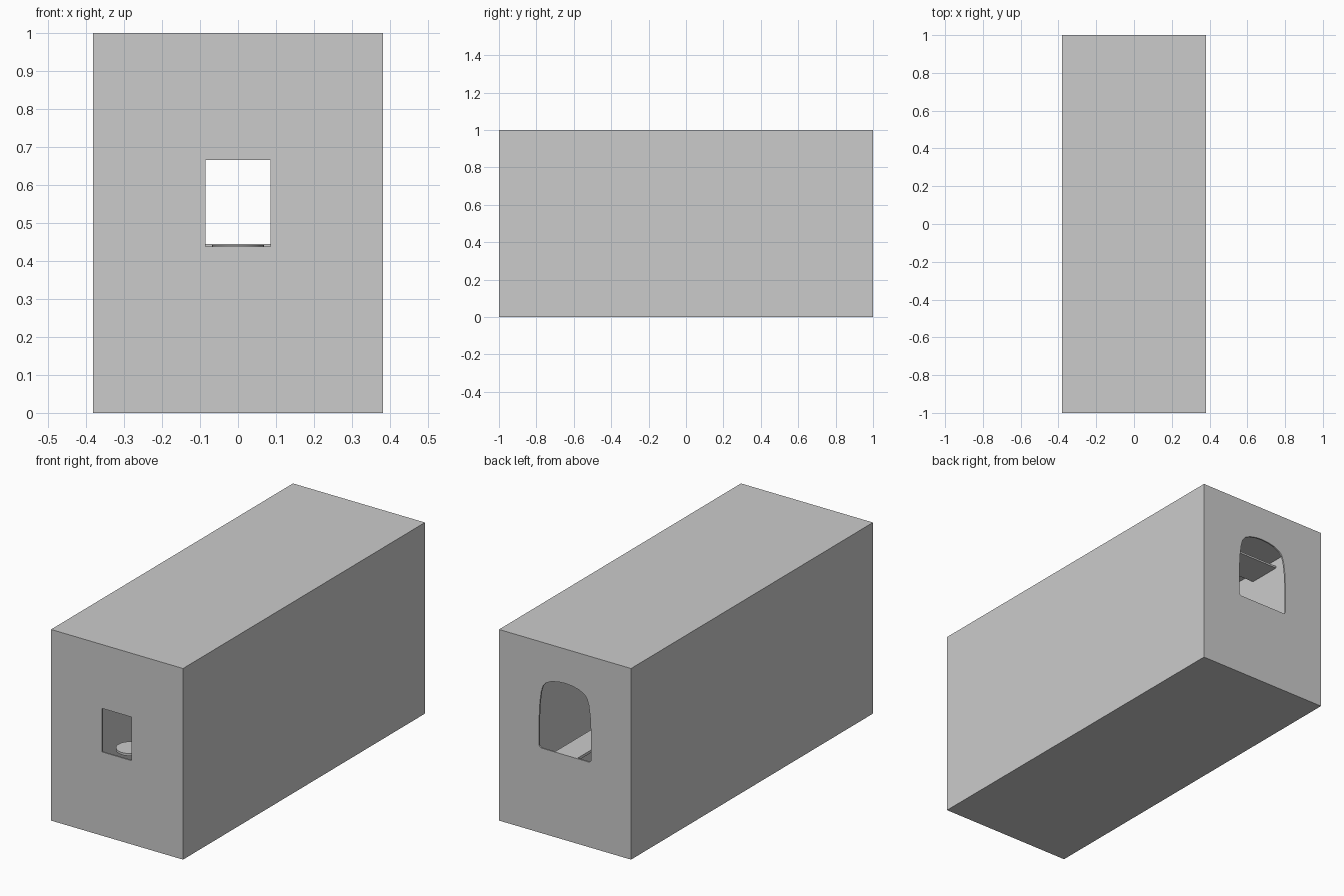
import bpy, bmesh, math

if "Cube" in bpy.data.objects:
    bpy.data.objects.remove(bpy.data.objects["Cube"])

T = 0.008          # wall thickness
W = 0.382          # half width
L = 1.0            # half length


def box(name, x0, x1, y0, y1, z0, z1):
    bm = bmesh.new()
    bmesh.ops.create_cube(bm, size=1)
    for v in bm.verts:
        v.co.x = x0 if v.co.x < 0 else x1
        v.co.y = y0 if v.co.y < 0 else y1
        v.co.z = z0 if v.co.z < 0 else z1
    return finish(bm, name)


def finish(bm, name):
    bmesh.ops.recalc_face_normals(bm, faces=bm.faces)
    me = bpy.data.meshes.new(name)
    bm.to_mesh(me)
    bm.free()
    ob = bpy.data.objects.new(name, me)
    bpy.context.collection.objects.link(ob)
    return ob


def prism(name, profile, y0, y1):
    """Extrude an (x, z) outline along y."""
    bm = bmesh.new()
    face = bm.faces.new([bm.verts.new((x, y0, z)) for x, z in profile])
    new = bmesh.ops.extrude_face_region(bm, geom=[face])["geom"]
    for v in new:
        if isinstance(v, bmesh.types.BMVert):
            v.co.y = y1
    return finish(bm, name)


def cut(target, cutter):
    mod = target.modifiers.new("opening", "BOOLEAN")
    mod.operation = "DIFFERENCE"
    mod.solver = "EXACT"
    mod.object = cutter
    bpy.context.view_layer.objects.active = target
    bpy.ops.object.modifier_apply(modifier=mod.name)
    bpy.data.objects.remove(cutter)


# Thin hollow casing
casing = box("casing", -W, W, -L, L, 0, 1)
cut(casing, box("hollow", -W + T, W - T, -L + T, L - T, T, 1 - T))

# Square window in the front wall
cut(casing, box("front_window", -0.086, 0.085, -1.1, -0.9, 0.438, 0.666))

# Arched opening in the back wall: tapering sides, rounded shoulders, bowed top
right = [(0.14, 0.445), (0.15, 0.455), (0.15, 0.60), (0.146, 0.68), (0.138, 0.74),
         (0.128, 0.772), (0.112, 0.792), (0.08, 0.808), (0.04, 0.817)]
arch = right + [(0, 0.82)] + [(-x, z) for x, z in reversed(right)]
cut(casing, prism("back_opening", arch, 0.9, 1.1))

# Narrow track running in from the back opening
box("track", -0.065, 0.065, -0.72, L - T, 0.428, 0.442)

# Round plate behind the front window
bm = bmesh.new()
bmesh.ops.create_cone(bm, cap_ends=True, segments=48, radius1=0.068, radius2=0.068, depth=0.012)
plate = finish(bm, "round_plate")
plate.location = (0, -0.89, 0.436)
bpy.ops.object.select_all(action="DESELECT")
plate.select_set(True)
bpy.context.view_layer.objects.active = plate
bpy.ops.object.shade_smooth_by_angle(angle=math.radians(35))

# Shelf hanging just under the ceiling
box("ceiling_panel", -W + T, W - T, 0.48, 0.66, 0.945, 0.955)
